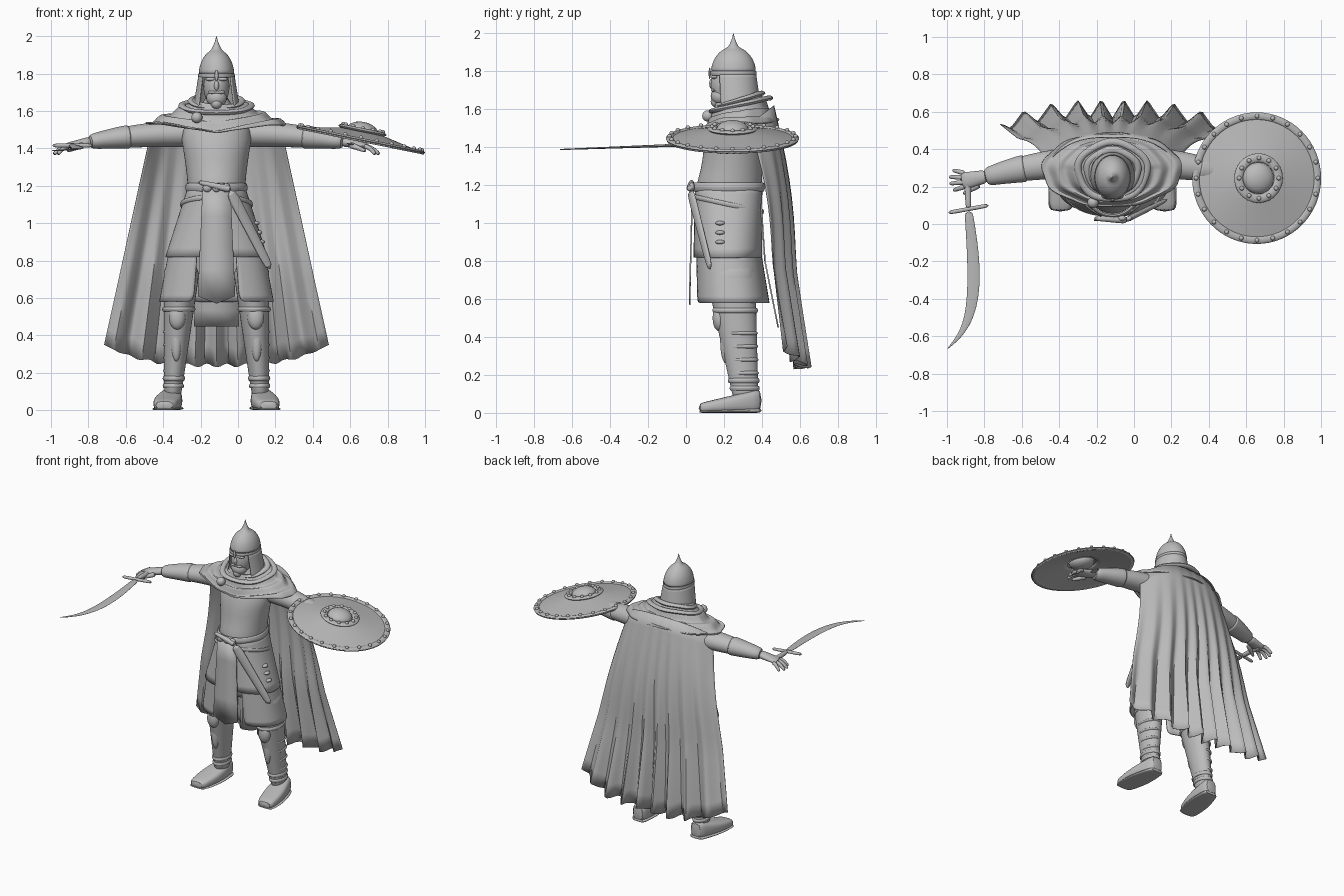
import bpy, bmesh
from math import sin, cos, pi, radians, copysign
from mathutils import Vector, Matrix

cube = bpy.data.objects.get("Cube")
if cube:
    bpy.data.objects.remove(cube)

BODY = Vector((-.115, 0, 0))      # body axis; the parts are laid out around it
UP, BACK = Vector((0, 0, 1)), Vector((0, 1, 0))

grey = bpy.data.materials.new("stone_grey")
grey.use_nodes = True
grey.diffuse_color = (.5, .5, .5, 1)
grey.node_tree.nodes["Principled BSDF"].inputs["Base Color"].default_value = grey.diffuse_color


def finish(name, bm, mirror=False, thick=0, subdiv=1, origin=BODY):
    """Turn a bmesh into a smooth-shaded object with its modifiers."""
    bmesh.ops.recalc_face_normals(bm, faces=bm.faces)
    mesh = bpy.data.meshes.new(name)
    bm.to_mesh(mesh)
    bm.free()
    mesh.materials.append(grey)
    mesh.shade_smooth()
    mesh.set_sharp_from_angle(angle=radians(50))
    obj = bpy.data.objects.new(name, mesh)
    obj.location = origin
    bpy.context.collection.objects.link(obj)
    if mirror:
        obj.modifiers.new("Mirror", "MIRROR").use_mirror_merge = False
    if subdiv:
        smooth = obj.modifiers.new("Smooth", "SUBSURF")
        smooth.levels = smooth.render_levels = subdiv
    if thick:
        obj.modifiers.new("Thickness", "SOLIDIFY").thickness = thick
    return obj


def sheet(name, rows, closed=True, cap=True, **look):
    """Skin a list of equally long point rows."""
    bm = bmesh.new()
    grid = [[bm.verts.new(point) for point in row] for row in rows]
    count = len(grid[0])
    for low, high in zip(grid, grid[1:]):
        for i in range(count if closed else count - 1):
            j = (i + 1) % count
            bm.faces.new((low[i], low[j], high[j], high[i]))
    if closed and cap:
        bm.faces.new(grid[0])
        bm.faces.new(grid[-1])
    return finish(name, bm, **look)


def balls(name, spots, size, **look):
    """Ellipsoids of one size at several spots."""
    bm = bmesh.new()
    for spot in spots:
        place = Matrix.Translation(spot) @ Matrix.Diagonal((*size, 1))
        bmesh.ops.create_icosphere(bm, subdivisions=3, radius=1, matrix=place)
    return finish(name, bm, subdiv=0, **look)


def steps(count):
    return [i / count for i in range(count + 1)]


def blend(start, end, count=4):
    """Evenly spaced stations between two end stations."""
    return [[a + (b - a) * t for a, b in zip(start, end)] for t in steps(count)]


def power(value, exponent):
    return copysign(abs(value) ** exponent, value)


def ring(z, cy, rx, ry, cx=0, gap=0, n=32, square=1, folds=0, depth=0, tilt=0):
    """Level oval, starting at the back, optionally open at the front."""
    row = []
    for i in range(n):
        a = (gap - pi) + 2 * (pi - gap) * i / (n - 1) if gap else 2 * pi * i / n
        k = 1 + depth * cos(folds * a)
        row.append((cx + rx * k * power(sin(a), square), cy + ry * k * power(cos(a), square),
                    z + tilt * cos(a)))
    return row


def loft(name, sections, gap=0, square=1, cap=True, **look):
    rows = [ring(*section, gap=gap, square=square) for section in sections]
    return sheet(name, rows, closed=not gap, cap=cap, **look)


def hoop(name, z, cy, rx, ry, fat, tall, cx=0, folds=0, depth=0, tilt=0, **look):
    """Rounded band running around an oval."""
    rows = [ring(z + tall * sin(2 * pi * t), cy, rx + fat * cos(2 * pi * t), ry + fat * cos(2 * pi * t),
                 cx=cx, folds=folds, depth=depth, tilt=tilt) for t in steps(8)]
    return sheet(name, rows, cap=False, **look)


def tube(name, path, up=UP, n=16, **look):
    """Sweep an oval along stations of x, y, z, half-width and half-height."""
    pts = [Vector(station[:3]) for station in path]
    rows = []
    for i, station in enumerate(path):
        along = (pts[min(i + 1, len(pts) - 1)] - pts[max(i - 1, 0)]).normalized()
        side = along.cross(up).normalized()
        rise = side.cross(along)
        rows.append([pts[i] + side * station[3] * cos(2 * pi * k / n) + rise * station[-1] * sin(2 * pi * k / n)
                     for k in range(n)])
    return sheet(name, rows, **look)


# Torso and neck
loft("torso", [(1.1, .22, .16, .17), (1.2, .225, .152, .175), (1.3, .245, .165, .16), (1.4, .25, .178, .16),
               (1.5, .27, .2, .15), (1.58, .26, .1, .1), (1.7, .24, .06, .07)])

# Head and facial features
balls("head", [(0, .22, 1.73)], (.07, .09, .11))
balls("beard", [(0, .18, 1.67)], (.055, .05, .05))
balls("chin_tuft", [(0, .16, 1.64)], (.03, .03, .03))
balls("nose", [(0, .14, 1.735)], (.014, .018, .03))
balls("moustache", [(.02, .145, 1.7)], (.025, .014, .009), mirror=True)
balls("brow", [(.03, .15, 1.77)], (.03, .018, .01), mirror=True)

# Helmet: domed bowl drawn out into a spike, rim, nose guard and neck guard
bowl = [(1.79 + .14 * sin(a), .25, .096 * cos(a), .12 * cos(a)) for a in [1.2 * t for t in steps(8)]]
spike = [(1.93 + .07 * t, .25, .025 * (1 - t) ** 1.5 + .002, .025 * (1 - t) ** 1.5 + .002) for t in steps(5)]
loft("helmet_dome", bowl + spike)
hoop("helmet_rim", 1.79, .25, .096, .12, .003, .012)
balls("nose_guard", [(0, .125, 1.79)], (.01, .006, .03))
loft("neck_guard", blend((1.79, .25, .097, .12), (1.61, .265, .126, .13)), gap=.9, thick=.008)

# Shoulder mantle with gathered folds, rolled hood and clasp
mantle = []
for t in steps(16):
    row = ring(1.665 - .13 * t ** .8, .275 + .015 * t, .12 + .255 * t, .12 + .08 * t,
               n=64, folds=9, depth=.02 * t, tilt=.03 * (1 - t))
    mantle.append([(x, y, z - (.06 * t * max(0, 1 - abs(x) / .3) if y < .3 else 0)
                    - .012 * sin(t * 18 + x * 5)) for x, y, z in row])
sheet("mantle", mantle, cap=False, thick=.008)
for k, name in enumerate(("collar_roll", "hood_roll")):
    size = .135 + .05 * k
    hoop(name, 1.65 - .025 * k, .285, size, size * .82, .02, .015, folds=5, depth=.03, tilt=.035)
balls("cloak_clasp", [(-.105, .115, 1.565)], (.03, .03, .03))

# Cape: pleats deepen towards a ragged hem
cape = []
for t in steps(14):
    row = []
    for j, s in enumerate(steps(72)):
        u = 2 * s - 1
        edge = abs(u) ** 3
        pleat = abs((u * 4.5 + .1 * sin(u * 5)) % 1 * 2 - 1) - .5
        hem = .24 + .11 * edge + .01 * sin(j) * (1 - edge)
        top = 1.62 - .1 * edge
        bulge = .03 * sin(pi * min(1, t * 1.6))
        y = .465 + .155 * t + bulge - (.13 - .03 * t) * edge - .1 * pleat * t ** 1.4 * (1 - edge / 2)
        row.append((u * (.345 + .255 * t), y, top + (hem - top) * t))
    cape.append(row)
sheet("cape", cape, closed=False, thick=.004, subdiv=0)

# Coat skirt in two layers, the lower one open at the front
loft("coat_lower", blend((.86, .22, .255, .175), (.58, .245, .308, .196)), gap=.35, square=.85, thick=.01)
loft("coat_upper", blend((1.2, .225, .152, .178), (.82, .22, .275, .182)), square=.88, cap=False, thick=.01)


def panel(name, top, bottom, point=0):
    """Hanging cloth strip from height, depth and half-width, with a pointed end."""
    rows = [[(w * u, y, z) for u in (-1, 0, 1)] for z, y, w in blend(top, bottom)]
    x, y, z = rows[-1][1]
    rows[-1][1] = (x, y, z - point)
    sheet(name, rows, closed=False, thick=.008, subdiv=0)


panel("front_panel", (1.18, .03, .075), (.61, .015, .1), point=.04)
panel("back_panel", (1.1, .4, .1), (.8, .42, .11))
panel("back_panel_tail", (.8, .42, .11), (.45, .49, .12))

# Belts, buckle, hip ties, scabbard and knife
hoop("waist_belt", 1.19, .225, .158, .183, .01, .026)
hoop("hip_belt", 1.1, .222, .19, .184, .006, .014, tilt=-.04)
balls("buckle", [(x, .03, 1.19) for x in (-.05, 0, .05)], (.024, .016, .024))
balls("hip_tie", [(.21 + .015 * k, .18, 1 - .05 * k) for k in range(3)], (.02, .025, .012))
tube("scabbard", blend((.07, .02, 1.18, .034, .016), (.29, .13, .75, .024, .012)), up=Vector((.5, -1, 0)))
tube("knife_grip", blend((-.1, .03, 1.22, .012), (.08, .02, 1.18, .02)))


def leg(z, grow=0):
    """Leg station at a height; the leg slims and leans outwards going down."""
    t = 1 - z / .7
    return (.19 + .05 * t, .24 + .085 * t, z, .095 - .055 * t + grow, .13 - .07 * t + grow)


# Legs with knee plates and boot bands
tube("leg", [leg(.75 * (1 - t) + .04) for t in steps(8)], up=BACK, mirror=True)
balls("knee_plate", [(.21, .175, .5)], (.045, .035, .07), mirror=True)
balls("shin_plate", [(.215, .21, .38)], (.03, .03, .12), mirror=True)
for z in (.54, .17, .13):
    cx, cy, height, rx, ry = leg(z)
    hoop("boot_band", height, cy, rx, ry, .007, .014, cx=cx, mirror=True)
for z in (.42, .35, .28, .21):
    cx, cy, height, rx, ry = leg(z)
    balls("boot_strap", [(cx + .01, cy + .01, height)], (rx - .006, ry - .006, .02), mirror=True)

# Shoes on flat soles
for name, grow, rise in (("shoe", 0, 1), ("shoe_sole", .006, .2)):
    rows = []
    for t in steps(7):
        width = .045 + .03 * sin(pi * t * .9) + grow
        height = (.13 - .08 * t) * rise / 2
        rows.append([(.235 + .045 * t + width * power(cos(a), .7), .4 - .335 * t, height + height * power(sin(a), .6))
                     for a in [k * pi / 8 for k in range(16)]])
    sheet(name, rows, mirror=True)


def arm(t, grow=0):
    """Arm station from shoulder to wrist, curving forwards and down."""
    q = t * t
    return (.1 + .58 * t, .33 - .08 * q, 1.48 - .045 * q, .085 - .04 * q + grow, .074 - .038 * q + grow)


# Arms with bracers
tube("arm", [arm(t) for t in steps(8)], mirror=True)
cuff = [arm(.64 + .36 * t, .007 - .004 * t) for t in steps(5)]
tube("bracer", [arm(.63)] + cuff + [arm(1)], mirror=True)

# Open hands with drooping fingers
tube("palm", blend((.67, .255, 1.437, .035, .028), (.81, .228, 1.41, .048, .017)), mirror=True)
for k in range(4):
    y, fan, reach = .2 + .024 * k, .012 * (k - 1.7), .06 + .025 * sin(k)
    tube("finger", [(.79 + reach * t, y + fan * t, 1.411 - .045 * t * t, .014 - .004 * t) for t in steps(4)],
         mirror=True)
tube("thumb", blend((.71, .21, 1.42, .018), (.8, .16, 1.385, .009)), mirror=True)

# Curved sword held flat in the right hand
blade = []
for t in steps(14):
    bow = sin(pi * t)
    blade.append((-.77 + .028 * bow - .115 * t ** 7, .07 - .74 * t, 1.415 - .027 * t,
                  (.02 + .012 * bow) * (1 - t ** 6) + .002, .009 - .006 * t))
tube("sword_blade", blade)
tube("sword_guard", blend((-.88, .06, 1.415, .011), (-.66, .1, 1.415, .011)))
tube("sword_grip", blend((-.77, .08, 1.415, .015), (-.775, .26, 1.41, .02)))

# Round shield with a raised boss, tilted outwards over the left forearm
centre = Vector((.655, .245, 1.443))


def studs(name, count, radius, z):
    around = [2 * pi * k / count for k in range(count)]
    spots = [(radius * cos(a), radius * sin(a), z) for a in around]
    return balls(name, spots, (.012, .012, .012), origin=centre)


parts = [loft("shield_face", blend((0, 0, .35, .35), (.05, 0, .1, .1)), cap=False, thick=.008, origin=centre),
         hoop("shield_rim", .004, 0, .333, .333, .021, .01, origin=centre),
         hoop("boss_ring", .055, 0, .108, .108, .025, .012, origin=centre),
         balls("boss", [(0, 0, .05)], (.085, .085, .05), origin=centre),
         tube("shield_strap", blend((-.05, -.1, -.03, .02, .005), (-.05, .1, -.03, .02, .005)), origin=centre),
         studs("rim_studs", 24, .332, .014), studs("boss_studs", 12, .108, .066)]
for part in parts:
    part.rotation_euler.y = radians(11.5)
